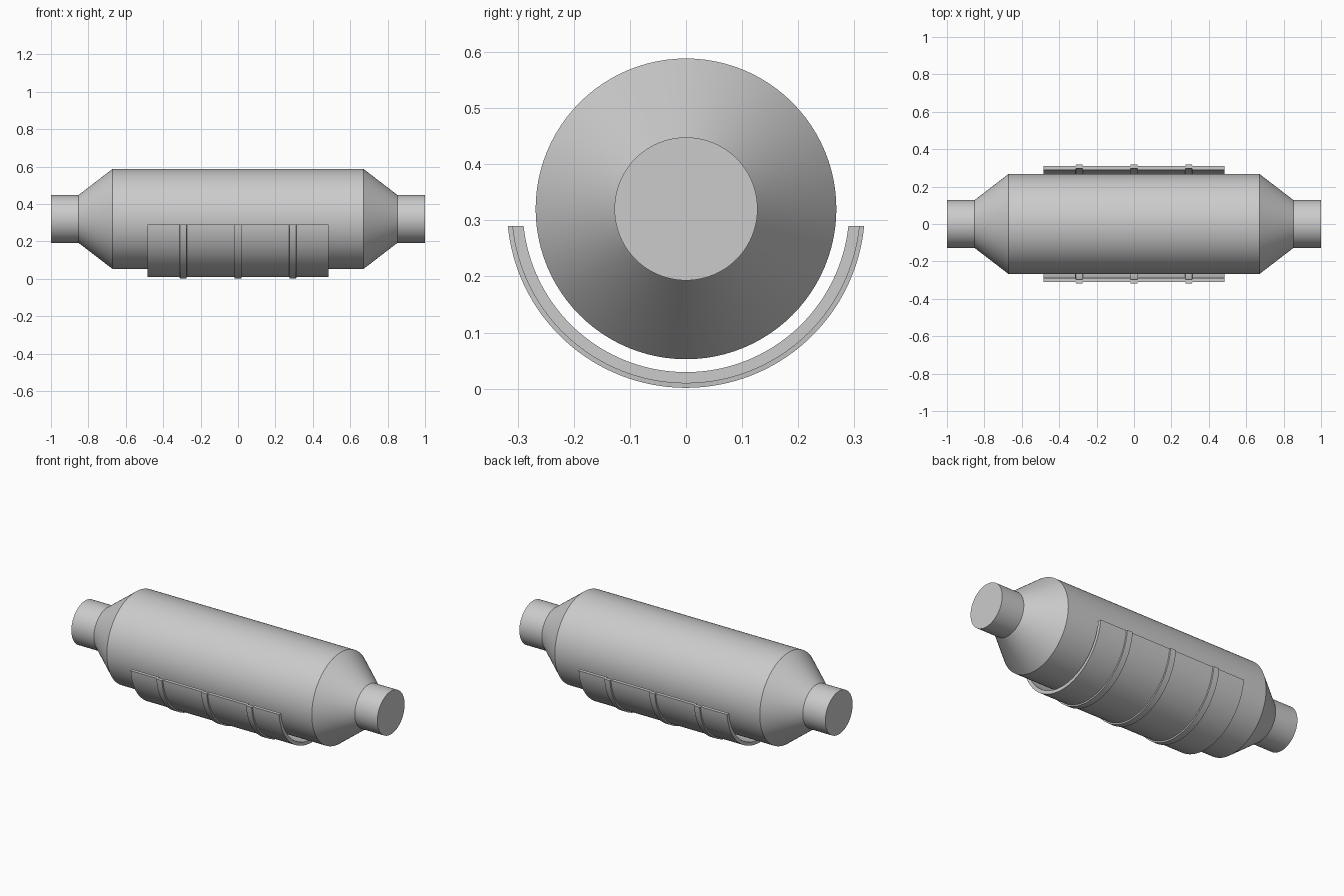
import bpy
from math import sin, cos, pi, asin, radians

if "Cube" in bpy.data.objects:
    bpy.data.objects.remove(bpy.data.objects["Cube"])

AXIS_Z = 0.3205
SEG = 96


def make_object(name, verts, faces):
    mesh = bpy.data.meshes.new(name)
    mesh.from_pydata(verts, [], faces)
    mesh.update()
    obj = bpy.data.objects.new(name, mesh)
    bpy.context.collection.objects.link(obj)
    bpy.ops.object.select_all(action='DESELECT')
    obj.select_set(True)
    bpy.context.view_layer.objects.active = obj
    # consistent outward normals
    bpy.ops.object.mode_set(mode='EDIT')
    bpy.ops.mesh.select_all(action='SELECT')
    bpy.ops.mesh.normals_make_consistent(inside=False)
    bpy.ops.object.mode_set(mode='OBJECT')
    bpy.ops.object.shade_smooth_by_angle(angle=radians(25))
    return obj


def lathe(name, profile):
    """Revolve an open (x, radius) profile about the long axis, capping both ends."""
    n = len(profile)
    verts = [(x, r * cos(2 * pi * s / SEG), AXIS_Z + r * sin(2 * pi * s / SEG))
             for s in range(SEG) for x, r in profile]
    faces = []
    for s in range(SEG):
        t = (s + 1) % SEG
        faces += [(s * n + i, s * n + i + 1, t * n + i + 1, t * n + i) for i in range(n - 1)]
    faces += [[s * n + e for s in range(SEG)] for e in (0, n - 1)]
    return make_object(name, verts, faces)


def cradle(name, section, top_z, steps=64):
    """Sweep a closed (x, radius) section under the body, cut level at top_z."""
    n = len(section)
    verts = []
    for s in range(steps + 1):
        for x, r in section:
            start = asin((AXIS_Z - top_z) / r)
            a = start + (pi - 2 * start) * s / steps
            verts.append((x, r * cos(a), AXIS_Z - r * sin(a)))
    faces = [(s * n + i, s * n + (i + 1) % n, (s + 1) * n + (i + 1) % n, (s + 1) * n + i)
             for s in range(steps) for i in range(n)]
    faces += [list(range(n)), list(range(steps * n, steps * n + n))]
    return make_object(name, verts, faces)


# Canister with tapered cones and end pipes
half = [(0.67, 0.268), (0.853, 0.1275), (1.0, 0.1275)]
lathe("converter_body", [(-x, r) for x, r in reversed(half)] + half)

# Heat shield: thin curved sheet with three pressed ribs
R_OUT, WALL, RIB, RIB_HALF = 0.311, 0.020, 0.008, 0.019
outer = [(-0.485, R_OUT)]
for cx in (-0.293, 0, 0.293):
    outer += [(cx - RIB_HALF, R_OUT), (cx - RIB_HALF + 0.001, R_OUT + RIB),
              (cx + RIB_HALF - 0.001, R_OUT + RIB), (cx + RIB_HALF, R_OUT)]
outer.append((0.485, R_OUT))
inner = [(x, r - WALL) for x, r in reversed(outer)]
cradle("heat_shield", outer + inner, 0.29)
